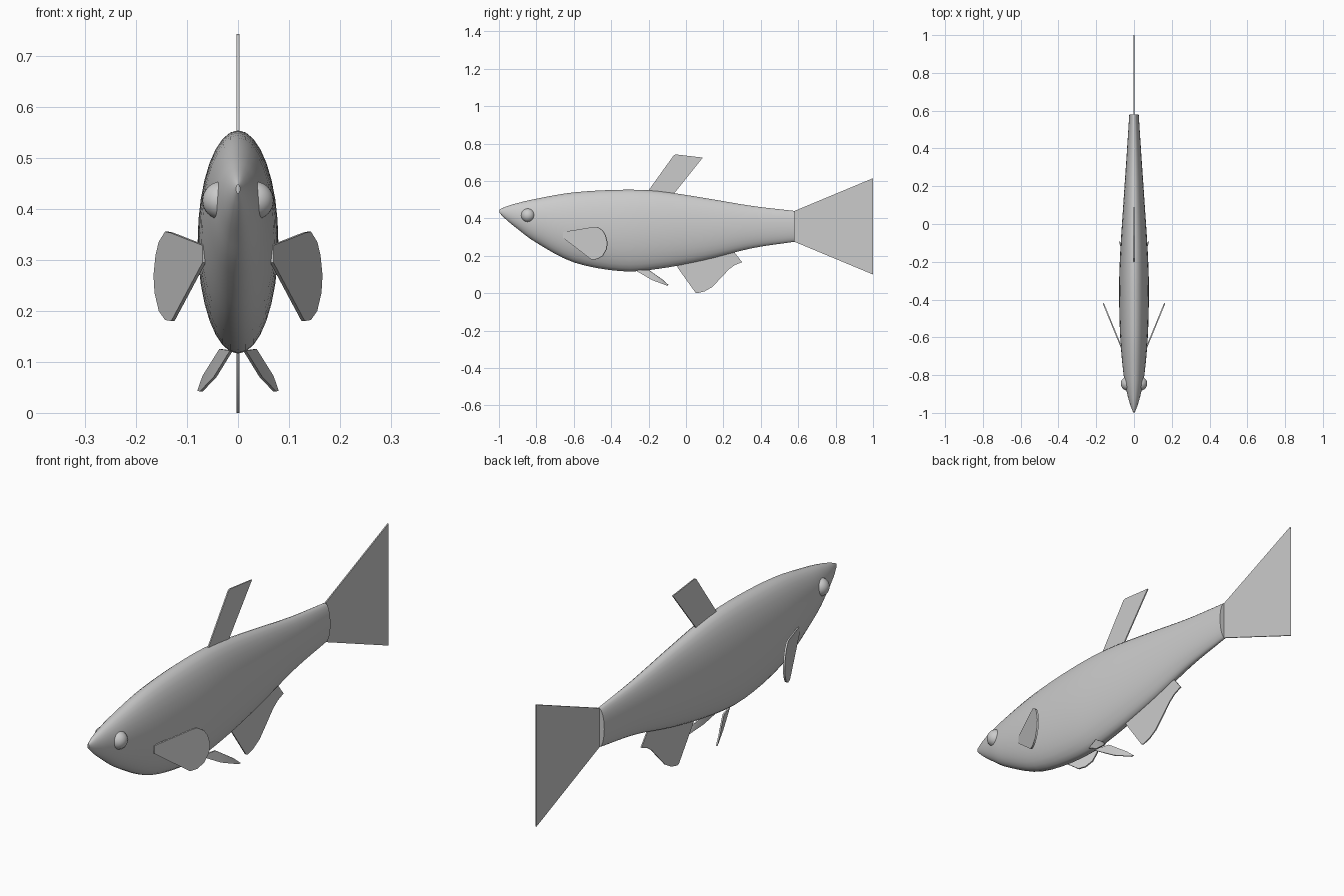
import bpy, bmesh, math
from mathutils import Vector

cube = bpy.data.objects.get("Cube")
if cube:
    bpy.data.objects.remove(cube, do_unlink=True)

grey = bpy.data.materials.new("fish grey")
grey.use_nodes = True
grey.diffuse_color = (0.6, 0.6, 0.6, 1)
grey.node_tree.nodes["Principled BSDF"].inputs["Base Color"].default_value = (0.6, 0.6, 0.6, 1)


def make_object(name, bm):
    bmesh.ops.recalc_face_normals(bm, faces=bm.faces)
    mesh = bpy.data.meshes.new(name)
    bm.to_mesh(mesh)
    bm.free()
    mesh.materials.append(grey)
    obj = bpy.data.objects.new(name, mesh)
    bpy.context.collection.objects.link(obj)
    bpy.ops.object.select_all(action='DESELECT')
    obj.select_set(True)
    bpy.context.view_layer.objects.active = obj
    bpy.ops.object.shade_smooth_by_angle(angle=math.radians(40))
    return obj


def spline(rows, steps):
    """Smooth rows of numbers with a Catmull-Rom curve."""
    rows = [Vector(r) for r in rows]
    out = []
    for i in range(len(rows) - 1):
        b, c = rows[i], rows[i + 1]
        a = rows[i - 1] if i else b * 2 - c
        d = rows[i + 2] if i + 2 < len(rows) else c * 2 - b
        for s in range(steps):
            t = s / steps
            out.append(0.5 * (2 * b + (c - a) * t + (2 * a - 5 * b + 4 * c - d) * t ** 2
                              + (3 * b - a - 3 * c + d) * t ** 3))
    return out + [rows[-1]]


def fin(name, points, thickness):
    """Thin plate from a 3D outline, thickened evenly to both sides."""
    bm = bmesh.new()
    bm.faces.new([bm.verts.new(p) for p in points])
    bmesh.ops.triangulate(bm, faces=bm.faces[:])
    bm.normal_update()
    normal = sum((f.normal * f.calc_area() for f in bm.faces), Vector()).normalized()
    faces = bm.faces[:]
    bmesh.ops.translate(bm, verts=bm.verts[:], vec=-normal * thickness / 2)
    grown = bmesh.ops.extrude_face_region(bm, geom=faces, use_keep_orig=True)
    moved = [v for v in grown["geom"] if isinstance(v, bmesh.types.BMVert)]
    bmesh.ops.translate(bm, verts=moved, vec=normal * thickness)
    return make_object(name, bm)


# Body: elliptical rings of (y, top, bottom, half width)
body_rings = [
    (-0.998, 0.447, 0.43, 0.004), (-0.96, 0.464, 0.392, 0.019), (-0.9, 0.482, 0.343, 0.036),
    (-0.8, 0.505, 0.27, 0.055), (-0.6, 0.539, 0.165, 0.073), (-0.35, 0.553, 0.118, 0.079),
    (-0.15, 0.546, 0.13, 0.073), (0.1, 0.509, 0.177, 0.057), (0.35, 0.467, 0.24, 0.040),
    (0.58, 0.44, 0.275, 0.025)]
SIDES = 32
bm = bmesh.new()
rings = []
for y, top, bottom, width in spline(body_rings, 4):
    angles = [math.tau * k / SIDES for k in range(SIDES)]
    rings.append([bm.verts.new((width * math.sin(a), y,
                                (top + bottom) / 2 + (top - bottom) / 2 * math.cos(a)))
                  for a in angles])
for r, s in zip(rings, rings[1:]):
    for k in range(SIDES):
        n = (k + 1) % SIDES
        bm.faces.new((r[k], r[n], s[n], s[k]))
bm.faces.new(rings[0])
bm.faces.new(rings[-1])
make_object("body", bm)

# Middle fins as (y, z) outlines
tail = [(0.57, 0.44), (0.58, 0.44), (1, 0.615), (0.73, 0.36), (1, 0.1), (0.58, 0.275), (0.57, 0.275)]
dorsal = [(-0.22, 0.53), (-0.2, 0.55), (-0.065, 0.738), (-0.055, 0.742), (0.09, 0.725), (-0.07, 0.525)]
anal = [(-0.06, 0.165), (-0.04, 0.13), (0.05, 0.004), (0.06, 0), (0.1, 0.01), (0.14, 0.033),
        (0.19, 0.085), (0.23, 0.128), (0.26, 0.15), (0.3, 0.166), (0.25, 0.23)]
for name, outline in (("tail_fin", tail), ("dorsal_fin", dorsal), ("anal_fin", anal)):
    fin(name, [(0, y, z) for y, z in outline], 0.005)

# Paired parts
pectoral = [(-0.655, 0.328), (-0.655, 0.295), (-0.505, 0.18), (-0.475, 0.182), (-0.445, 0.2),
            (-0.425, 0.235), (-0.42, 0.27), (-0.43, 0.31), (-0.445, 0.335), (-0.475, 0.355), (-0.5, 0.353)]
pelvic = [(0.013, -0.27, 0.122), (0.045, -0.18, 0.07), (0.072, -0.105, 0.042),
          (0.077, -0.093, 0.043), (0.067, -0.125, 0.072), (0.034, -0.2, 0.125)]
for side, word in ((1, "left"), (-1, "right")):
    fin(word + "_pectoral_fin",
        [(side * (0.066 + 0.41 * (y + 0.655)), y, z) for y, z in pectoral], 0.007)
    fin(word + "_pelvic_fin", [(side * x, y, z) for x, y, z in pelvic], 0.006)
    bm = bmesh.new()
    bmesh.ops.create_uvsphere(bm, u_segments=24, v_segments=16, radius=0.037)
    bmesh.ops.translate(bm, verts=bm.verts[:], vec=(side * 0.033, -0.845, 0.416))
    make_object(word + "_eye", bm)
